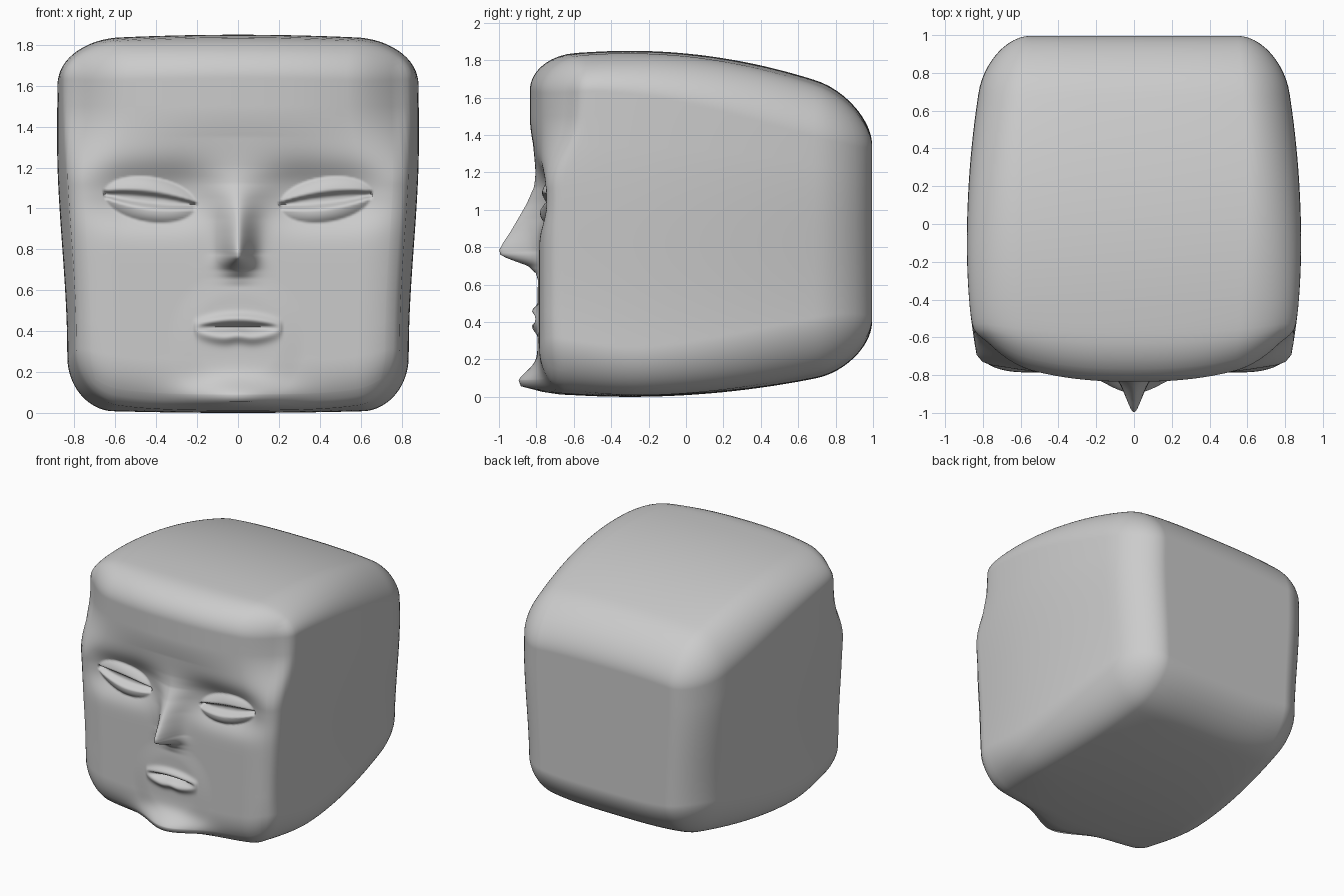
import bpy, bmesh
from math import exp, sqrt

if "Cube" in bpy.data.objects:
    bpy.data.objects.remove(bpy.data.objects["Cube"])

NX, NY, NZ = 190, 40, 194


def smooth(a, b, v):
    t = max(0.0, min(1.0, (v - a) / (b - a)))
    return t * t * (3 - 2 * t)


def bell(v, s):
    return exp(-(v / s) ** 2)


def curve(points, v):
    """Linear interpolation through (position, value) points."""
    if v <= points[0][0]:
        return points[0][1]
    for (a, p), (b, q) in zip(points, points[1:]):
        if v <= b:
            return p + (q - p) * (v - a) / (b - a)
    return points[-1][1]


NOSE = [(0.62, 0), (0.66, 0.015), (0.70, 0.06), (0.74, 0.17), (0.76, 0.208), (0.785, 0.213),
        (0.82, 0.195), (0.88, 0.155), (0.95, 0.115), (1.03, 0.07), (1.12, 0.03), (1.2, 0.015), (1.35, 0)]
NOSE_WIDTH = [(0.65, 0.085), (0.78, 0.065), (0.95, 0.08), (1.05, 0.1), (1.15, 0.14), (1.3, 0.25)]


def forehead_relief(x, z):
    """Domed forehead that falls back at the temples."""
    return smooth(1.12, 1.5, z) * (0.05 - 0.26 * min(abs(x), 0.78) ** 2.4)


def face_relief(x, z):
    """Outward height of the features at a front position."""
    ax = abs(x)
    # nose
    h = curve(NOSE, z) * exp(-(ax / curve(NOSE_WIDTH, z)) ** 1.8)
    # chin
    h += 0.16 * bell(x, 0.24) * bell(z - 0.06, 0.09 if z > 0.06 else 0.045)
    # eye sockets, lids and slits
    dx = ax - 0.43
    h -= 0.075 * exp(-(abs(dx) / 0.28) ** 3 - (abs(z - 1.06) / 0.14) ** 2.4)
    dz = z - 1.042 - 0.12 * dx
    e = (dx / 0.225) ** 2 + (dz / 0.11) ** 2
    if e < 1:
        h += 0.065 * (1 - e ** 1.4)
        gap = 0.03 * (1 - (dx / 0.225) ** 2)
        h -= 0.045 * (1 - smooth(gap * 0.3, gap + 0.018, abs(dz)))
    # lips
    w = 1 - (x / 0.215) ** 2
    if w > 0:
        up = 0.425 + 0.035 * w
        low = 0.41 - 0.045 * w ** 0.7 + 0.012 * bell(x, 0.05)
        h += 0.03 * sqrt(w) * (bell(z - up, 0.024) + bell(z - low, 0.03))
        h -= 0.03 * w * bell(z - 0.418, 0.014)
    # soft muzzle around the mouth
    h += 0.008 * (1 - smooth(0.2, 0.34, sqrt(x * x + (z - 0.37) ** 2)))
    return h


def shape(u, v, w):
    """Cube point (0..1 each) to head surface."""
    lo, hi = (-0.885, -0.785, 0.0), (0.885, 0.995, 1.85)
    p = [a + (b - a) * t for a, b, t in zip(lo, hi, (u, v, w))]
    back = smooth(-0.7, 0.8, p[1])
    ry = 0.3
    if p[1] < 0:
        ry = 0.09 + 0.12 * smooth(1.1, 1.7, p[2]) + 0.04 * (1 - smooth(0.0, 0.4, p[2]))
    low = 1 - smooth(0.3, 0.9, p[2])
    r = (0.23 + 0.02 * back + 0.08 * smooth(1.1, 1.6, p[2]) * (1 - back), ry,
         0.18 + 0.13 * back + 0.06 * low * (1 - back))
    inner = [min(max(c, a + k), b - k) for c, a, b, k in zip(p, lo, hi, r)]
    d = [(c - i) / k for c, i, k in zip(p, inner, r)]
    n = sqrt(sum(c * c for c in d)) or 1
    x, y, z = [i + k * c / n for i, k, c in zip(inner, r, d)]
    # bowed sides, crown and underside, with lifted lower outer edges
    s = z / 1.85
    x *= 1 - (0.11 if y > -0.1 else 0.15) * (y + 0.1) ** 2
    x *= 1 - 0.055 * (1 - smooth(0.3, 1.35, z)) - 0.015 * abs(2 * s - 1) ** 4 * back
    edge = min(1, abs(x) / 0.88) ** 4
    z_top = 1.85 - (0.16 + 0.05 * edge) * (y + 0.3) ** 2 - 0.04 * x * x
    z_bot = (0.1 + 0.12 * edge) * (y + 0.3) ** 2 + 0.02 * x * x
    z_bot += 0.09 * edge * (1 - smooth(-0.8, -0.2, y))
    z = z_bot + (z_top - z_bot) * s
    # face
    wide, tight = 1 - smooth(-0.8, -0.4, y), 1 - smooth(-0.74, -0.58, y)
    if wide > 0:
        y -= wide * forehead_relief(x, z) + (tight * face_relief(x, z) if tight else 0)
    return x, y, z


# head: gridded box wrapped onto the sculpted surface
bm = bmesh.new()
verts = {}
N = (NX, NY, NZ)


def vert(key):
    if key not in verts:
        verts[key] = bm.verts.new(shape(*[k / n for k, n in zip(key, N)]))
    return verts[key]


for axis in range(3):
    b, c = (axis + 1) % 3, (axis + 2) % 3
    for side in (0, N[axis]):
        for i in range(N[b]):
            for j in range(N[c]):
                quad = []
                for di, dj in ((0, 0), (1, 0), (1, 1), (0, 1)):
                    k = [0, 0, 0]
                    k[axis], k[b], k[c] = side, i + di, j + dj
                    quad.append(vert(tuple(k)))
                bm.faces.new(quad if side else quad[::-1])

# stand on the ground
base = min(p.co.z for p in bm.verts)
for p in bm.verts:
    p.co.z -= base

mesh = bpy.data.meshes.new("head")
bm.to_mesh(mesh)
bm.free()
head = bpy.data.objects.new("head", mesh)
bpy.context.collection.objects.link(head)
bpy.context.view_layer.objects.active = head
head.select_set(True)
bpy.ops.object.shade_smooth_by_angle(angle=1.4)
